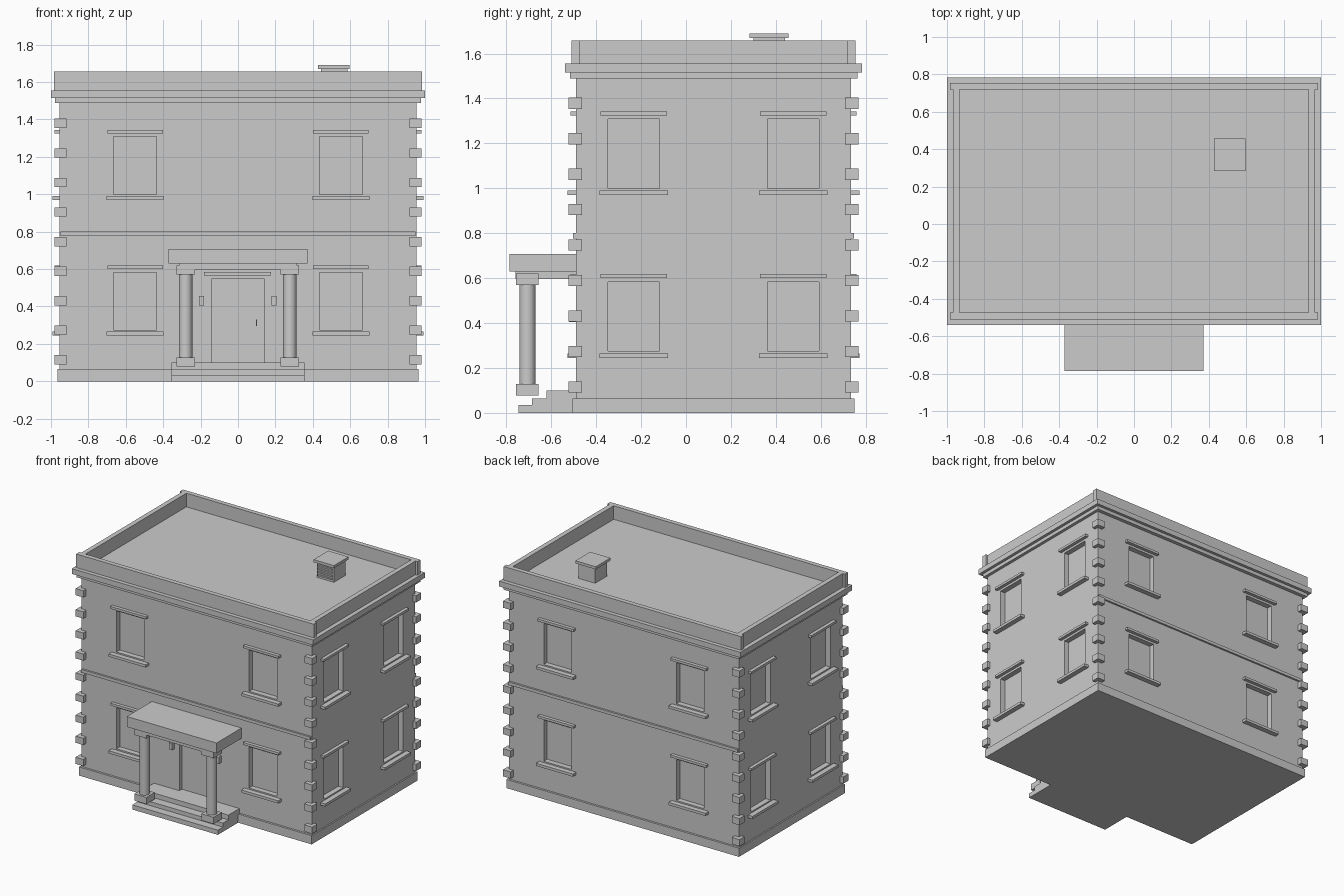
import bpy, bmesh, math
from mathutils import Matrix

if "Cube" in bpy.data.objects:
    bpy.data.objects.remove(bpy.data.objects["Cube"])

GREY = (0.6, 0.6, 0.6, 1)
mat = bpy.data.materials.new("light grey plaster")
mat.use_nodes = True
mat.diffuse_color = GREY
mat.node_tree.nodes["Principled BSDF"].inputs["Base Color"].default_value = GREY

FRONT, BACK, SIDE = -0.49, 0.735, 0.955   # wall planes
MID = (FRONT + BACK) / 2


def boxes(name, spans):
    """One object made of boxes given as (x0, x1, y0, y1, z0, z1)."""
    bm = bmesh.new()
    for x0, x1, y0, y1, z0, z1 in spans:
        place = Matrix.Translation(((x0 + x1) / 2, (y0 + y1) / 2, (z0 + z1) / 2))
        bmesh.ops.create_cube(bm, size=1, matrix=place @ Matrix.Diagonal((x1 - x0, y1 - y0, z1 - z0, 1)))
    mesh = bpy.data.meshes.new(name)
    bm.to_mesh(mesh)
    bm.free()
    mesh.materials.append(mat)
    ob = bpy.data.objects.new(name, mesh)
    bpy.context.collection.objects.link(ob)
    return ob


def on_wall(wall, centre, half, out, inner, z0, z1):
    """Box on a wall, reaching out from it and inner into it."""
    a, b = centre - half, centre + half
    if wall == "front":
        return (a, b, FRONT - out, FRONT + inner, z0, z1)
    if wall == "back":
        return (a, b, BACK - inner, BACK + out, z0, z1)
    if wall == "left":
        return (SIDE - inner, SIDE + out, a, b, z0, z1)
    return (-SIDE - out, -SIDE + inner, a, b, z0, z1)


def around(x, y, z0, z1):
    return (-x, x, MID - y, MID + y, z0, z1)


# Window positions: two per storey on every wall
spots = []
for wall in ("front", "back", "left", "right"):
    mid, gap = (0, 0.55) if wall in ("front", "back") else (MID, 0.355)
    for centre in (mid - gap, mid + gap):
        for base in (0.275, 1.0):
            spots.append((wall, centre, base))

# Walls with recessed windows and doorway
walls = boxes("walls", [(-SIDE, SIDE, FRONT, BACK, 0.03, 1.5)])
holes = [on_wall(w, c, 0.115, 0.1, 0.04, b, b + 0.308) for w, c, b in spots]
holes.append(on_wall("front", 0, 0.143, 0.1, 0.03, 0.1, 0.547))
cutter = boxes("opening_cutter", holes)
cutter.hide_render = True
cut = walls.modifiers.new("openings", "BOOLEAN")
cut.operation = "DIFFERENCE"
cut.solver = "EXACT"
cut.object = cutter
bpy.context.view_layer.update()
carved = bpy.data.meshes.new_from_object(walls.evaluated_get(bpy.context.evaluated_depsgraph_get()))
walls.modifiers.clear()
walls.data = carved
bpy.data.objects.remove(cutter)

# Window trim
boxes("window_lintels", [on_wall(w, c, 0.148, 0.025, 0.01, b + 0.325, b + 0.343) for w, c, b in spots])
boxes("window_sills", [on_wall(w, c, 0.153, 0.038, 0.01, b - 0.03, b - 0.01) for w, c, b in spots])

# Plinth, string courses, cornice and parapet
boxes("plinth", [around(0.965, 0.628, 0, 0.065)])
boxes("string_courses", [on_wall(w, 0, 0.95, 0.014, 0.01, 0.777, 0.8) for w in ("front", "back")])
boxes("lower_cornice", [around(0.978, 0.64, 1.488, 1.515)])
boxes("upper_cornice", [around(1.0, 0.662, 1.515, 1.555)])
parapet = []
for s in (-1, 1):
    y = MID + s * 0.632
    parapet.append((-0.985, 0.985, min(y, y - s * 0.035), max(y, y - s * 0.035), 1.55, 1.657))
    parapet.append((s * 0.95 - 0.018, s * 0.95 + 0.018, MID - 0.6, MID + 0.6, 1.55, 1.657))
boxes("parapet", parapet)

# Corner quoins
quoins = []
for i in range(9):
    z = 0.115 + i * 0.158
    for x in (-0.949, 0.949):
        for y in (MID - 0.615, MID + 0.615):
            quoins.append((x - 0.032, x + 0.032, y - 0.03, y + 0.03, z - 0.025, z + 0.025))
boxes("corner_quoins", quoins)

# Roof vent with front slats
boxes("roof_vent", [(0.445, 0.585, 0.3, 0.44, 1.55, 1.672)])
boxes("roof_vent_cap", [(0.428, 0.597, 0.283, 0.457, 1.67, 1.69)])
boxes("roof_vent_slats", [(0.455, 0.575, 0.291, 0.305, 1.572 + i * 0.024, 1.583 + i * 0.024) for i in range(4)])

# Door trim, handle and wall lamps
boxes("door_lintel", [on_wall("front", -0.003, 0.18, 0.025, 0.01, 0.565, 0.585)])
boxes("door_handle", [(0.095, 0.102, FRONT + 0.01, FRONT + 0.035, 0.295, 0.33)])
boxes("wall_lamps", [on_wall("front", x, 0.013, 0.03, 0.01, 0.405, 0.455) for x in (-0.195, 0.192)])

# Entrance steps
boxes("entrance_steps", [(-0.355, 0.355, y, FRONT, z, z + 0.035)
                         for y, z in ((-0.745, -0.005 + 0.005), (-0.685, 0.03), (-0.62, 0.065))])

# Porch roof and columns
boxes("porch_roof", [(-0.372, 0.372, -0.785, FRONT + 0.01, 0.63, 0.708)])
boxes("porch_beam", [(-0.315, 0.315, -0.76, FRONT + 0.01, 0.597, 0.63)])
for side, x in (("right", -0.28), ("left", 0.277)):
    bpy.ops.mesh.primitive_cylinder_add(vertices=32, radius=0.036, depth=0.45, location=(x, -0.706, 0.35))
    column = bpy.context.object
    column.name = side + "_column"
    column.data.materials.append(mat)
    bpy.ops.object.shade_smooth_by_angle(angle=math.radians(40))
    for part, z in (("base", 0.078), ("capital", 0.57)):
        boxes(side + "_column_" + part, [(x - 0.05, x + 0.05, -0.756, -0.657, z, z + 0.05)])
